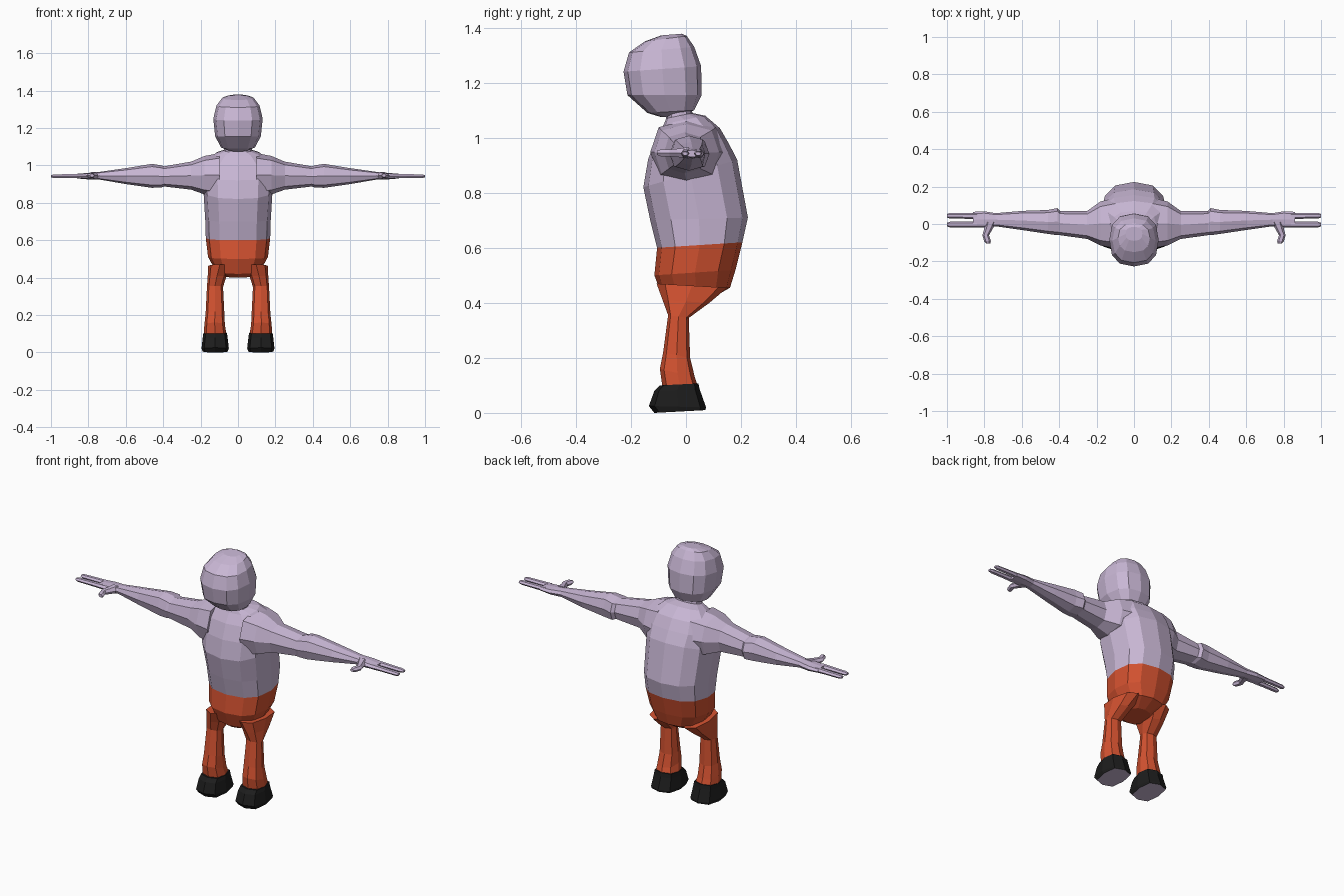
import bpy, bmesh, math
from mathutils import Vector


def material(name, color):
    m = bpy.data.materials.new(name)
    m.diffuse_color = (*color, 1)
    return m


SKIN = material("lavender", (0.58, 0.47, 0.66))
ORANGE = material("orange", (0.66, 0.085, 0.03))
BLACK = material("black", (0.012, 0.012, 0.012))


def ring(center, a, b, n, p):
    """Rounded-square loop spanned by half-axes a and b."""
    c, a, b = Vector(center), Vector(a), Vector(b)
    power = lambda v: math.copysign(abs(v) ** p, v) if abs(v) > 1e-6 else 0
    angles = [2 * math.pi * i / n for i in range(n)]
    return [c + a * power(math.cos(t)) + b * power(math.sin(t)) for t in angles]


def loft(name, rings, mat, mirror=False):
    bm = bmesh.new()
    loops = [[bm.verts.new(v) for v in r] for r in rings]
    n = len(loops[0])
    for lo, hi in zip(loops, loops[1:]):
        for i in range(n):
            j = (i + 1) % n
            bm.faces.new((lo[i], lo[j], hi[j], hi[i]))
    bm.faces.new(loops[0][::-1])
    bm.faces.new(loops[-1])
    bmesh.ops.recalc_face_normals(bm, faces=bm.faces)
    mesh = bpy.data.meshes.new(name)
    bm.to_mesh(mesh)
    bm.free()
    mesh.materials.append(mat)
    obj = bpy.data.objects.new(name, mesh)
    bpy.context.collection.objects.link(obj)
    if mirror:
        obj.modifiers.new("mirror", 'MIRROR')
    return obj


def upright(rows, n=12, p=0.8):
    """Rows: front z, front y, back z, back y, half width, centre x."""
    return [ring((cx, (yf + yb) / 2, (zf + zb) / 2), (w, 0, 0),
                 (0, (yb - yf) / 2, (zb - zf) / 2), n, p)
            for zf, yf, zb, yb, w, cx in rows]


def sideways(rows, n=8, p=0.75):
    """Rows: x, y range, z range."""
    return [ring((x, (y0 + y1) / 2, (z0 + z1) / 2), (0, (y1 - y0) / 2, 0),
                 (0, 0, (z1 - z0) / 2), n, p) for x, y0, y1, z0, z1 in rows]


# Head
loft("head", upright([
    (1.075, -.09, 1.08, -.02, .045, 0), (1.09, -.14, 1.10, .03, .09, 0),
    (1.155, -.213, 1.155, .057, .122, 0), (1.24, -.227, 1.26, .055, .132, 0),
    (1.31, -.207, 1.33, .03, .115, 0), (1.35, -.15, 1.37, .003, .085, 0),
    (1.372, -.09, 1.378, -.015, .045, 0)]), SKIN)

# Torso with neck
loft("torso", upright([
    (.60, -.105, .62, .205, .172, 0), (.70, -.13, .71, .225, .175, 0),
    (.82, -.155, .92, .186, .185, 0), (.92, -.138, .98, .155, .19, 0),
    (1.0, -.11, 1.035, .123, .175, 0), (1.05, -.08, 1.08, .07, .12, 0),
    (1.07, -.072, 1.09, .023, .075, 0), (1.12, -.075, 1.12, .02, .07, 0)]), SKIN)

# Trousers: hips and legs
loft("hips", upright([
    (.40, -.055, .415, .09, .07, 0), (.42, -.085, .455, .16, .12, 0),
    (.50, -.115, .52, .18, .16, 0), (.60, -.105, .62, .205, .172, 0)]), ORANGE)
loft("legs", upright([
    (.09, -.085, .09, .045, .062, .122), (.16, -.095, .13, .032, .055, .125),
    (.22, -.083, .20, .015, .05, .123), (.355, -.065, .345, .01, .043, .123),
    (.41, -.085, .40, .085, .05, .112), (.47, -.107, .455, .15, .062, .097)],
    8), ORANGE, True)

# Shoes with lavender soles
shoes = loft("shoes", upright([
    (0, -.115, .01, .07, .068, .122), (.025, -.135, .02, .073, .073, .122),
    (.08, -.115, .085, .05, .066, .122), (.10, -.095, .107, .045, .063, .122)],
    8, 0.65), BLACK, True)
shoes.data.materials.append(SKIN)
for face in shoes.data.polygons:
    if face.normal.z < -0.9:
        face.material_index = 1

# Arms with palms
loft("arms", sideways([
    (.10, -.13, .14, .83, 1.065), (.18, -.115, .12, .845, 1.05),
    (.25, -.08, .07, .87, 1.02), (.395, -.06, .07, .887, .995),
    (.41, -.06, .085, .882, 1.0), (.46, -.053, .075, .88, 1.008),
    (.60, -.032, .07, .90, .985), (.74, -.012, .058, .924, .965),
    (.80, -.02, .068, .925, .96), (.86, -.02, .065, .93, .955)]), SKIN, True)

# Fingers
for name, y in (("front_fingers", -.003), ("back_fingers", .044)):
    loft(name, sideways([
        (.84, y - .016, y + .016, .929, .957), (.90, y - .016, y + .016, .931, .955),
        (.985, y - .015, y + .015, .931, .953), (1.0, y - .010, y + .010, .935, .949)],
        6, 1), SKIN, True)

# Thumbs
loft("thumbs", [ring((x, y, .945), (r, 0, 0), (0, 0, r * .8), 6, 1)
                for x, y, r in ((.765, .01, .03), (.78, -.03, .022), (.793, -.06, .018),
                                (.783, -.092, .018), (.78, -.105, .011))], SKIN, True)
